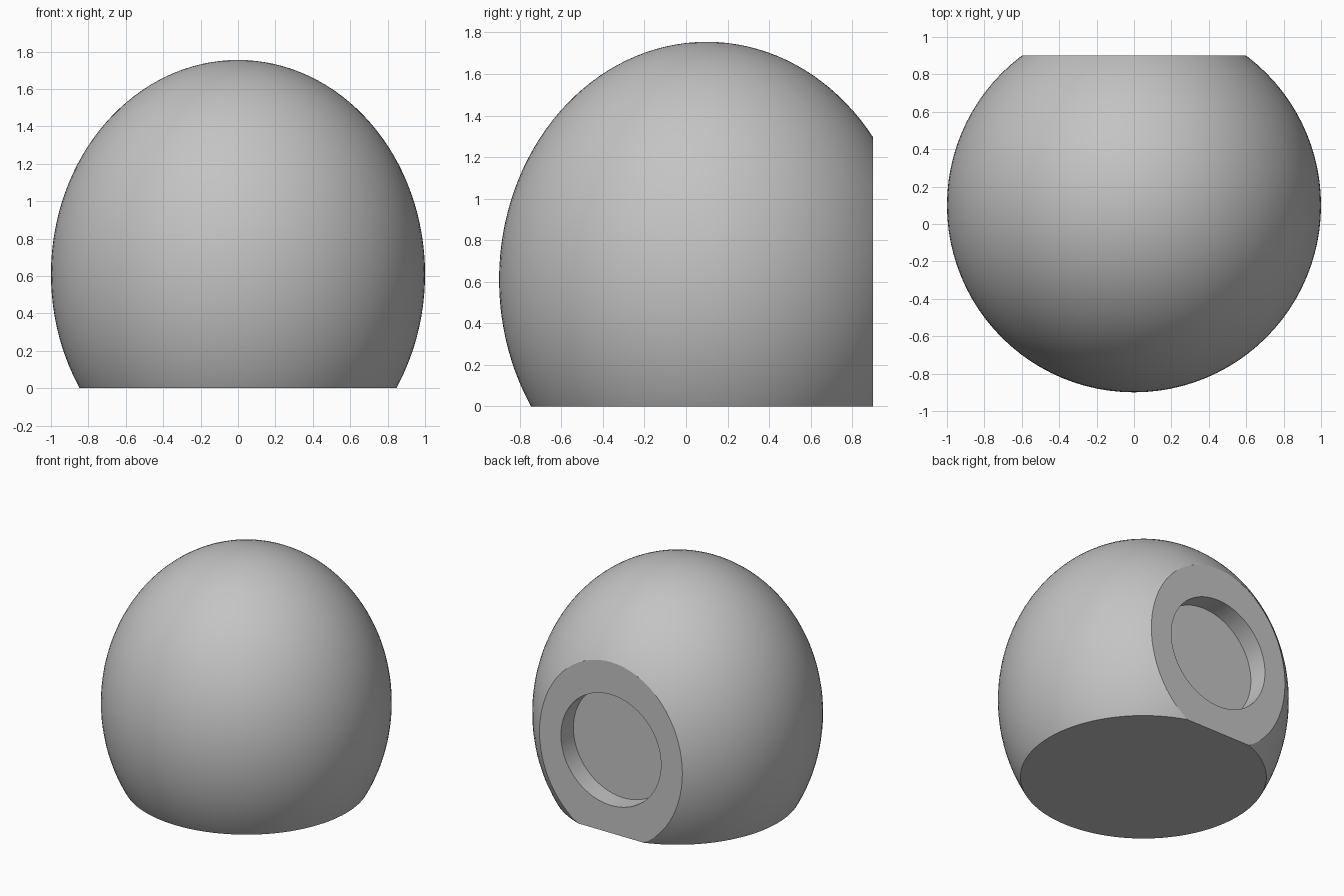
import bpy
import math

cube = bpy.data.objects.get("Cube")
if cube:
    bpy.data.objects.remove(cube, do_unlink=True)

mat = bpy.data.materials.new("plain grey")
mat.use_nodes = True
grey = (0.55, 0.55, 0.55, 1)
mat.diffuse_color = grey
mat.node_tree.nodes["Principled BSDF"].inputs["Base Color"].default_value = grey


def cut(target, cutter):
    """Subtract a hidden helper solid from the target."""
    cutter.hide_render = True
    cutter.hide_set(True)
    cutter.data.materials.append(mat)
    mod = target.modifiers.new(cutter.name, "BOOLEAN")
    mod.operation = "DIFFERENCE"
    mod.solver = "EXACT"
    mod.object = cutter
    bpy.context.view_layer.objects.active = target
    bpy.ops.object.modifier_apply(modifier=mod.name)
    bpy.data.objects.remove(cutter, do_unlink=True)


def block(name, location):
    bpy.ops.mesh.primitive_cube_add(size=4, location=location)
    bpy.context.object.name = name
    return bpy.context.object


# Egg-shaped body
bpy.ops.mesh.primitive_uv_sphere_add(segments=96, ring_count=64, radius=1,
                                     location=(0, 0.1, 0.61))
body = bpy.context.object
body.name = "domed_body"
body.scale = (1, 1, 1.145)
bpy.ops.object.transform_apply(location=True, rotation=False, scale=True)
body.data.materials.append(mat)

# Flat base and flat back
cut(body, block("base_cutter", (0, 0, -2)))
cut(body, block("back_cutter", (0, 2.9, 0)))

# Round shallow socket in the back
bpy.ops.mesh.primitive_cylinder_add(vertices=96, radius=0.42, depth=0.3,
                                    location=(0, 0.9, 0.63),
                                    rotation=(math.pi / 2, 0, 0))
bpy.context.object.name = "socket_cutter"
cut(body, bpy.context.object)

# Smooth shell with sharp rims
bpy.ops.object.select_all(action="DESELECT")
body.select_set(True)
bpy.context.view_layer.objects.active = body
bpy.ops.object.shade_smooth_by_angle(angle=math.radians(30))
